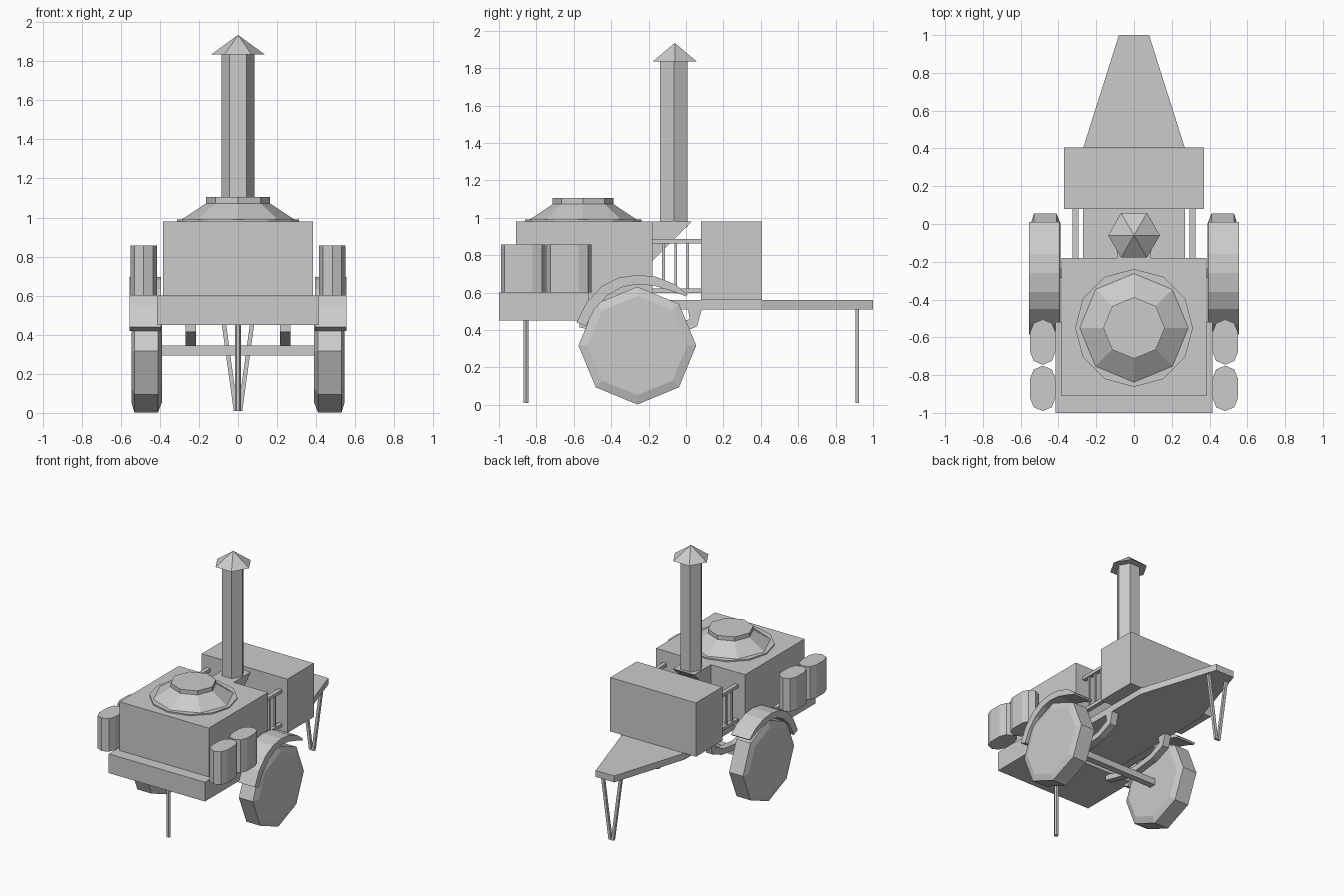
import bpy, bmesh
from math import cos, sin, pi, radians
from mathutils import Vector

if "Cube" in bpy.data.objects:
    bpy.data.objects.remove(bpy.data.objects["Cube"])


def make(name, verts, faces):
    me = bpy.data.meshes.new(name)
    bm = bmesh.new()
    vs = [bm.verts.new(v) for v in verts]
    for f in faces:
        bm.faces.new([vs[i] for i in f])
    bmesh.ops.recalc_face_normals(bm, faces=bm.faces)
    bm.to_mesh(me)
    bm.free()
    ob = bpy.data.objects.new(name, me)
    bpy.context.collection.objects.link(ob)
    return ob


def loft(name, rings):
    """Skin a stack of equal-length rings and cap both ends."""
    n = len(rings[0])
    verts = [p for r in rings for p in r]
    faces = [(k * n + i, k * n + (i + 1) % n, (k + 1) * n + (i + 1) % n, (k + 1) * n + i)
             for k in range(len(rings) - 1) for i in range(n)]
    faces += [tuple(range(n)), tuple(range(len(verts) - n, len(verts)))]
    return make(name, verts, faces)


def box(name, x0, x1, y0, y1, z0, z1):
    q = [(x0, y0), (x1, y0), (x1, y1), (x0, y1)]
    return loft(name, [[(x, y, z) for x, y in q] for z in (z0, z1)])


def extrude_x(name, prof, x0, x1):
    return loft(name, [[(x, y, z) for y, z in prof] for x in (x0, x1)])


def lathe_z(name, n, cy, prof):
    return loft(name, [[(r * cos(2 * pi * i / n), cy + r * sin(2 * pi * i / n), z)
                        for i in range(n)] for r, z in prof])


def strip(name, outer, inner, x0, x1):
    """Bent bar: side-view outer and inner lines given a width along x."""
    return loft(name, [[(x0, *o), (x1, *o), (x1, *i), (x0, *i)] for o, i in zip(outer, inner)])


def mirror(ob):
    e = bpy.data.objects.new(ob.name + "_mirrored", ob.data.copy())
    bpy.context.collection.objects.link(e)
    for v in e.data.vertices:
        v.co.x *= -1
    e.data.flip_normals()


# Body, lower tray and rear chest
box("kettle_body", -.385, .385, -.91, -.18, .56, .98)
box("lower_tray", -.415, .415, -1, -.52, .45, .6)
box("rear_chest", -.37, .37, .08, .405, .56, .98)

# Chassis plate tapering into the drawbar
plate = [(-.27, -.53), (.27, -.53), (.27, .4), (.08, 1), (-.08, 1), (-.27, .4)]
loft("chassis_plate", [[(x, y, z) for x, y in plate] for z in (.51, .56)])

# Kettle lid
lathe_z("lid_ring", 12, -.55, [(.312, .975), (.312, .99)])
lathe_z("lid_dome", 8, -.55, [(.295, .985), (.16, 1.075)])
lathe_z("lid_cap", 8, -.55, [(.163, 1.07), (.163, 1.105)])

# Chimney with its flue and rain cap
extrude_x("chimney_flue", [(-.18, .98), (.03, .98), (-.18, .77)], -.09, .09)
lathe_z("chimney_pipe", 6, -.065, [(.085, .95), (.085, 1.84)])
cap = [(.137 * cos(i * pi / 3), -.06 + .137 * sin(i * pi / 3), 1.835) for i in range(6)]
make("chimney_cap", cap + [(0, -.06, 1.935)],
     [tuple(range(6))] + [(i, (i + 1) % 6, 6) for i in range(6)])

# Wheels: octagonal with chamfered rims
wheel = loft("wheel", [[(x, -.26 + r * cos(i * pi / 4), .317 + r * sin(i * pi / 4))
                        for i in range(8)]
                       for x, r in ((.39, .265), (.41, .315), (.53, .315), (.545, .265))])
mirror(wheel)

# Mudguards
outer = [(-.585, .44), (-.53, .55), (-.45, .635), (-.36, .68), (-.26, .695),
         (-.16, .685), (-.06, .645), (.01, .59)]
inner = [(-.535, .42), (-.49, .51), (-.42, .585), (-.34, .63), (-.26, .645),
         (-.17, .637), (-.08, .61), (0, .58)]
mirror(strip("mudguard", outer, inner, .395, .555))

# Axle and leaf springs
box("axle", -.4, .4, -.285, -.235, .295, .345)
top = [(-.57, .46), (-.45, .425), (-.26, .39), (-.08, .41), (.02, .46), (.01, .515)]
low = [(-.57, .415), (-.45, .385), (-.26, .345), (-.06, .37), (.06, .42), (.085, .515)]
mirror(strip("leaf_spring", top, low, .215, .27))

# Canisters along the sides
q = [(0, .12), (.048, .1), (.068, .05), (.068, -.05), (.048, -.1)]
oval = q + [(-x, -y) for x, y in q]
for cy in (-.87, -.625):
    mirror(loft("canister", [[(.483 + x, cy + y, z) for x, y in oval] for z in (.6, .857)]))

# Side railings between body and chest
for z in (.597, .862):
    mirror(box("rail", .293, .325, -.19, .09, z, z + .025))
for y in (-.12, -.055, .01):
    mirror(box("rail_post", .302, .316, y - .007, y + .007, .61, .87))

# Front prop and rear V-shaped stand
lathe_z("front_prop", 6, -.855, [(.016, .01), (.016, .46)])
mirror(loft("rear_stand_leg", [[(x, .905, z), (x + .022, .905, z), (x + .022, .925, z), (x, .925, z)]
                               for x, z in ((0, .01), (.07, .52))]))
